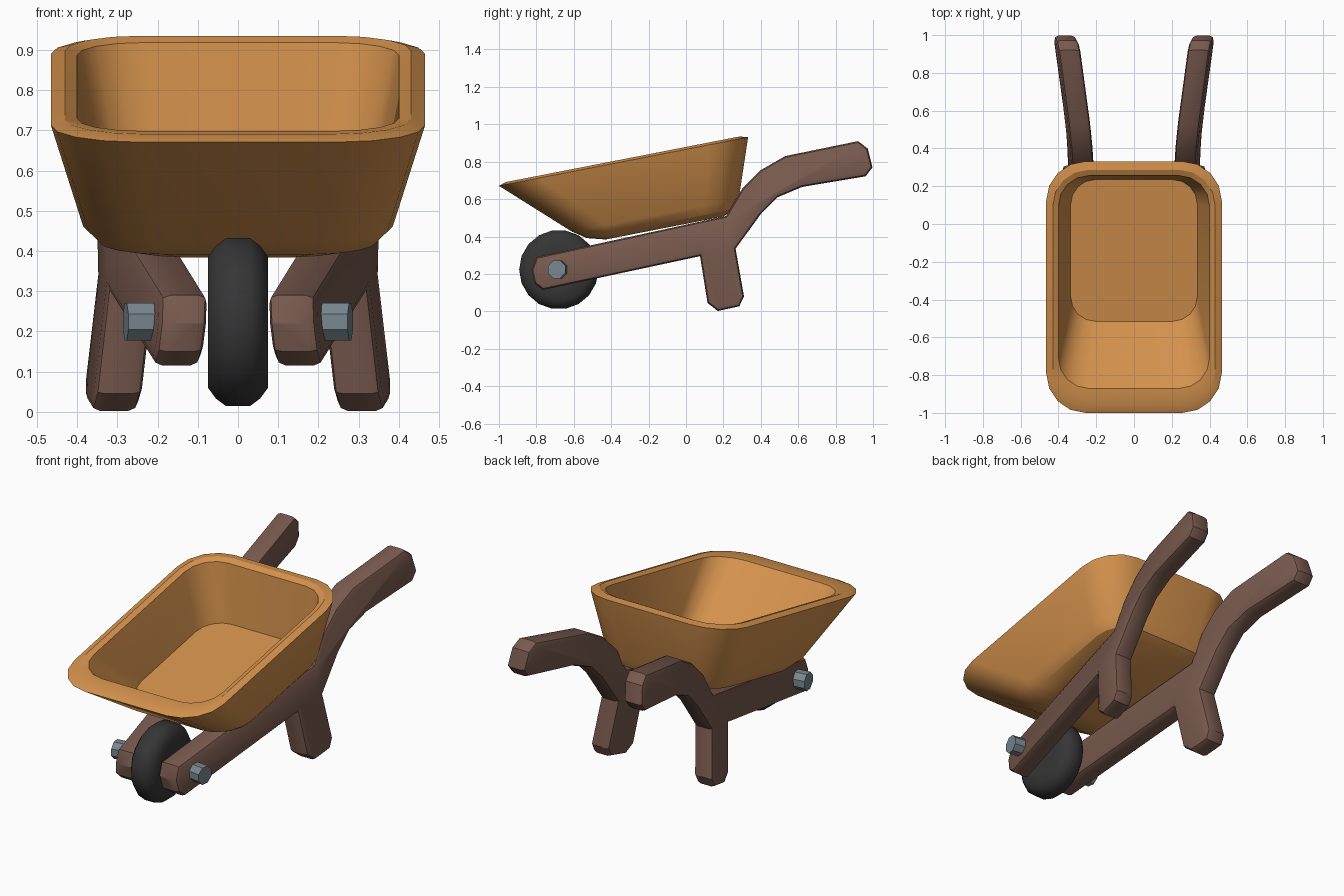
import bpy, bmesh, math
from mathutils import Matrix

if "Cube" in bpy.data.objects:
    bpy.data.objects.remove(bpy.data.objects["Cube"])


def material(name, rgb):
    m = bpy.data.materials.new(name)
    lin = [c / 12.92 if c <= 0.04045 else ((c + 0.055) / 1.055) ** 2.4 for c in rgb]
    m.diffuse_color = (*lin, 1)
    m.use_nodes = True
    m.node_tree.nodes["Principled BSDF"].inputs["Base Color"].default_value = m.diffuse_color
    return m


ochre = material("ochre tray", (0.83, 0.57, 0.30))
brown = material("brown wood", (0.47, 0.35, 0.305))
rubber = material("dark rubber", (0.21, 0.21, 0.21))
steel = material("grey steel", (0.47, 0.53, 0.56))


def finish(bm, name, mat, angle=30):
    bmesh.ops.recalc_face_normals(bm, faces=bm.faces)
    me = bpy.data.meshes.new(name)
    bm.to_mesh(me)
    bm.free()
    me.materials.append(mat)
    ob = bpy.data.objects.new(name, me)
    bpy.context.collection.objects.link(ob)
    bpy.ops.object.select_all(action='DESELECT')
    ob.select_set(True)
    bpy.context.view_layer.objects.active = ob
    bpy.ops.object.shade_smooth_by_angle(angle=math.radians(angle))
    return ob


def skin(bm, loops):
    """Join closed loops of points with quads and cap both ends."""
    rings = [[bm.verts.new(p) for p in loop] for loop in loops]
    n = len(rings[0])
    for a, b in zip(rings, rings[1:]):
        for i in range(n):
            j = (i + 1) % n
            bm.faces.new((a[i], a[j], b[j], b[i]))
    bm.faces.new(rings[0])
    bm.faces.new(rings[-1])


def tilted_rect(hw, y0, y1, z, r, slope=0.195, seg=4):
    """Rounded rectangle lying on the sloping plane of the tray."""
    pts = []
    corners = ((hw - r, y1 - r), (r - hw, y1 - r), (r - hw, y0 + r), (hw - r, y0 + r))
    for k, (cx, cy) in enumerate(corners):
        for i in range(seg + 1):
            t = math.pi / 2 * (k + i / seg)
            x, y = cx + r * math.cos(t), cy + r * math.sin(t)
            pts.append((x, y, z + slope * y))
    return pts


# Tray: rounded underside, flaring walls, rim, inner walls and floor
bm = bmesh.new()
skin(bm, [tilted_rect(*row) for row in (
    (0.26, -0.43, 0.20, 0.468, 0.12),
    (0.345, -0.53, 0.262, 0.495, 0.16),
    (0.385, -0.61, 0.282, 0.545, 0.18),
    (0.465, -1.00, 0.332, 0.866, 0.21),
    (0.43, -0.965, 0.287, 0.879, 0.19),
    (0.40, -0.87, 0.256, 0.868, 0.16),
    (0.335, -0.515, 0.235, 0.545, 0.13))])
finish(bm, "tray", ochre)

# Frame sides: beam, leg and curved handle as one profile (y, z)
profile = [(-0.80, 0.29), (-0.825, 0.22), (-0.81, 0.15), (-0.765, 0.115), (0.075, 0.295),
           (0.115, 0.045), (0.17, 0.002), (0.285, 0.027), (0.31, 0.08),
           (0.265, 0.335), (0.40, 0.52), (0.49, 0.61), (0.62, 0.665),
           (0.96, 0.722), (0.997, 0.77), (0.972, 0.87), (0.92, 0.91),
           (0.53, 0.83), (0.40, 0.755), (0.30, 0.655), (0.215, 0.51)]
for side, label in ((1, "right"), (-1, "left")):
    bm = bmesh.new()
    skin(bm, [[(side * (0.282 + 0.154 * y - 0.09 * z + w), y, z) for y, z in profile]
              for w in (-0.059, 0.059)])
    caps = [f for f in bm.faces if len(f.verts) > 4]
    bmesh.ops.recalc_face_normals(bm, faces=bm.faces)
    bmesh.ops.bevel(bm, geom=[e for f in caps for e in f.edges], offset=0.024,
                    segments=2, profile=0.5, affect='EDGES')
    finish(bm, label + "_frame", brown)

    # Axle bolt, square to the splayed beam
    bm = bmesh.new()
    bmesh.ops.create_cone(bm, cap_ends=True, segments=8, radius1=0.051, radius2=0.051,
                          depth=0.17)
    bm.transform(Matrix.Translation((side * 0.195, -0.68, 0.224))
                 @ Matrix.Rotation(side * -0.14, 4, 'Z')
                 @ Matrix.Rotation(math.pi / 2, 4, 'Y')
                 @ Matrix.Rotation(math.pi / 8, 4, 'Z'))
    finish(bm, label + "_axle_bolt", steel)

# Wheel: rounded tyre turned about the x axis
bm = bmesh.new()
N = 18
skin(bm, [[(x, -0.68 + r * math.cos(2 * math.pi * i / N), 0.223 + r * math.sin(2 * math.pi * i / N))
           for i in range(N)]
          for x, r in ((-0.075, 0.10), (-0.075, 0.165), (-0.055, 0.193), (-0.03, 0.212),
                       (0.03, 0.212), (0.055, 0.193), (0.075, 0.165), (0.075, 0.10))])
finish(bm, "wheel", rubber, 60)
